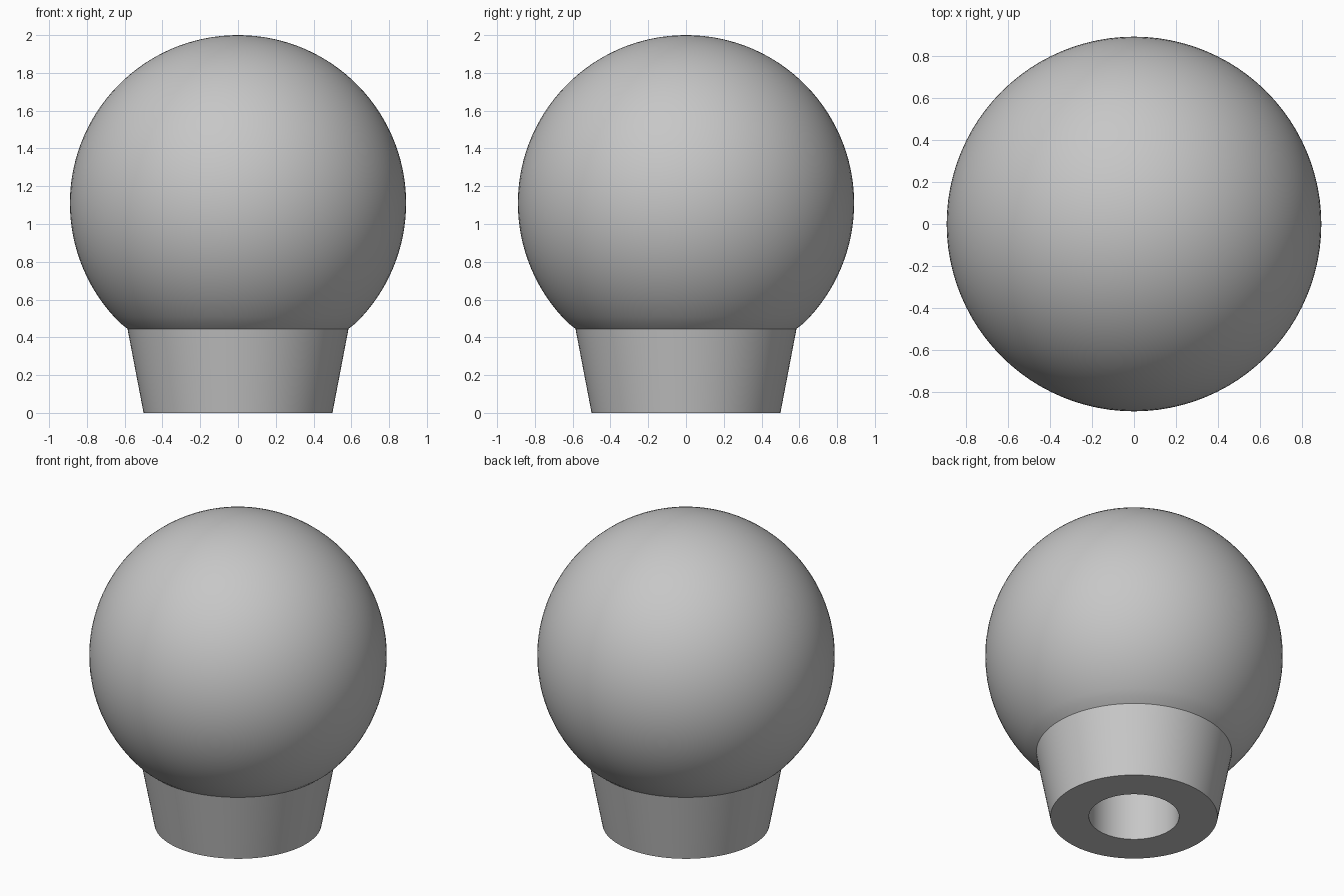
import bpy
import bmesh
from math import pi, sin, cos, asin

cube = bpy.data.objects.get("Cube")
if cube:
    bpy.data.objects.remove(cube, do_unlink=True)

SEGMENTS = 96
ARC_STEPS = 48
BALL_RADIUS = 0.89
BALL_Z = 2 - BALL_RADIUS
COLLAR_TOP, COLLAR_TOP_RADIUS = 0.445, 0.585
COLLAR_BASE_RADIUS = 0.5
BORE_RADIUS, BORE_DEPTH = 0.27, 0.8

grey = bpy.data.materials.new("plain grey")
grey.use_nodes = True
grey.diffuse_color = (0.57, 0.57, 0.57, 1)
grey.node_tree.nodes["Principled BSDF"].inputs["Base Color"].default_value = grey.diffuse_color


def lathe(name, profile, material):
    """Revolve (radius, height) points around z into a closed solid."""
    bm = bmesh.new()
    verts = [bm.verts.new((r, 0, z)) for r, z in profile]
    edges = [bm.edges.new(pair) for pair in zip(verts, verts[1:])]
    bmesh.ops.spin(bm, geom=verts + edges, cent=(0, 0, 0), axis=(0, 0, 1),
                   angle=2 * pi, steps=SEGMENTS)
    bmesh.ops.remove_doubles(bm, verts=bm.verts, dist=0.0005)
    bmesh.ops.recalc_face_normals(bm, faces=bm.faces)
    mesh = bpy.data.meshes.new(name)
    bm.to_mesh(mesh)
    bm.free()
    mesh.materials.append(material)
    obj = bpy.data.objects.new(name, mesh)
    bpy.context.collection.objects.link(obj)
    bpy.ops.object.select_all(action='DESELECT')
    obj.select_set(True)
    bpy.context.view_layer.objects.active = obj
    bpy.ops.object.shade_smooth_by_angle(angle=pi / 6)
    return obj


# Blind bore and tapered collar, from the axis outwards
profile = [(0, BORE_DEPTH), (BORE_RADIUS, BORE_DEPTH), (BORE_RADIUS, 0),
           (COLLAR_BASE_RADIUS, 0), (COLLAR_TOP_RADIUS, COLLAR_TOP)]

# Ball, from the collar up to the pole
start = asin((COLLAR_TOP - BALL_Z) / BALL_RADIUS)
for i in range(1, ARC_STEPS + 1):
    a = start + (pi / 2 - start) * i / ARC_STEPS
    profile.append((BALL_RADIUS * cos(a), BALL_Z + BALL_RADIUS * sin(a)))

lathe("ball_knob", profile, grey)
